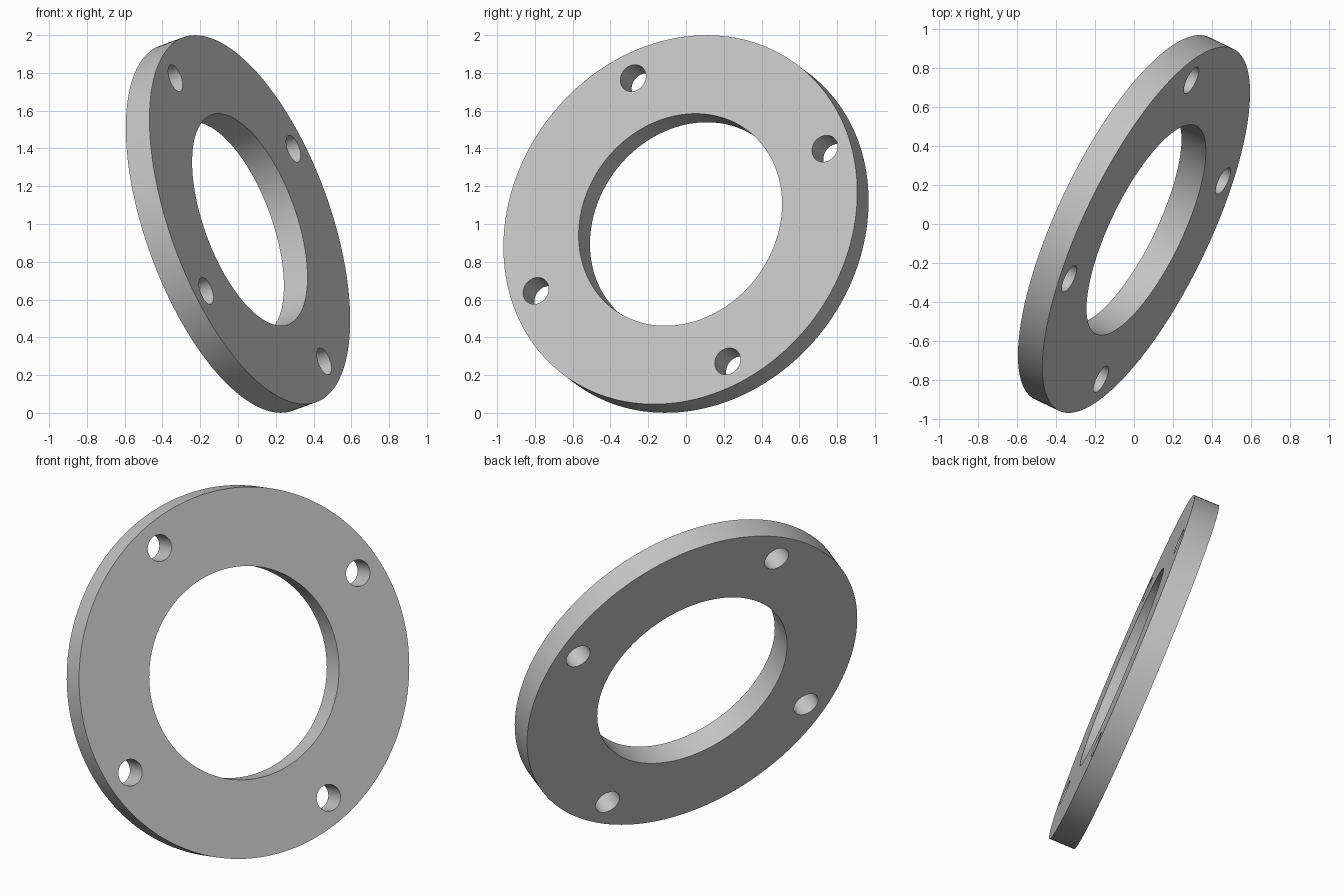
import bpy
import bmesh
import math
from mathutils import Matrix, Vector

cube = bpy.data.objects.get("Cube")
if cube:
    bpy.data.objects.remove(cube, do_unlink=True)

OUTER, BORE, THICK = 1.028, 0.591, 0.146
BOLT_CIRCLE, BOLT_HOLE, BOLTS = 0.883, 0.0745, 4

# Plain grey material
grey = bpy.data.materials.new("light_grey")
grey.use_nodes = True
colour = (0.55, 0.55, 0.55, 1)
grey.diffuse_color = colour
grey.node_tree.nodes["Principled BSDF"].inputs["Base Color"].default_value = colour

bm = bmesh.new()


def circle(radius, segments, x=0, y=0):
    bmesh.ops.create_circle(bm, segments=segments, radius=radius,
                            matrix=Matrix.Translation((x, y, -THICK / 2)))


# Flat outline: rim, bore and bolt holes
circle(OUTER, 160)
circle(BORE, 128)
for i in range(BOLTS):
    a = math.tau * i / BOLTS
    circle(BOLT_HOLE, 40, BOLT_CIRCLE * math.cos(a), BOLT_CIRCLE * math.sin(a))

# Fill between the outlines and extrude to the plate thickness
bmesh.ops.triangle_fill(bm, use_beauty=True, edges=bm.edges[:], normal=(0, 0, 1))
extruded = bmesh.ops.extrude_face_region(bm, geom=bm.faces[:], use_keep_orig=True)
top = [g for g in extruded["geom"] if isinstance(g, bmesh.types.BMVert)]
bmesh.ops.translate(bm, verts=top, vec=(0, 0, THICK))
bmesh.ops.recalc_face_normals(bm, faces=bm.faces[:])

mesh = bpy.data.meshes.new("flange_ring")
bm.to_mesh(mesh)
bm.free()
mesh.materials.append(grey)
ring = bpy.data.objects.new("flange_ring", mesh)
bpy.context.collection.objects.link(ring)

# Tilt: local z is the ring axis, local x points at a bolt hole
axis = Vector((0.856, -0.412, 0.312)).normalized()
bolt = Vector((-0.394, -0.25, 0.75))
bolt = (bolt - axis * bolt.dot(axis)).normalized()
side = axis.cross(bolt)
ring.matrix_world = (Matrix.Translation((0, 0, 1))
                     @ Matrix((bolt, side, axis)).transposed().to_4x4())

# Smooth walls with crisp rims
bpy.ops.object.select_all(action="DESELECT")
ring.select_set(True)
bpy.context.view_layer.objects.active = ring
bpy.ops.object.shade_smooth_by_angle(angle=math.radians(30))
